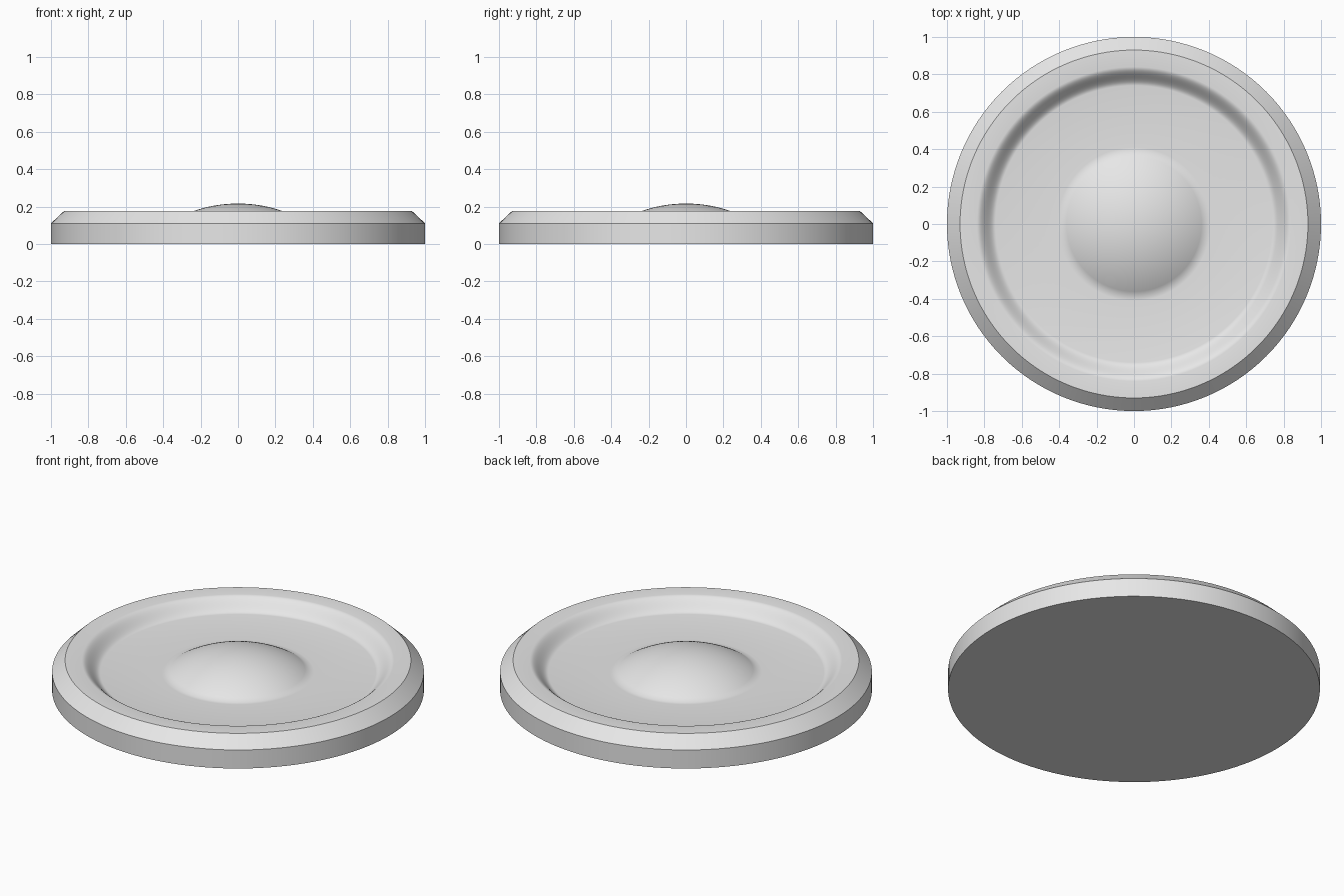
import bpy
import bmesh
import math

SEGMENTS = 128
RIM_Z, FLOOR_Z, DOME_Z = 0.176, 0.105, 0.216

if "Cube" in bpy.data.objects:
    bpy.data.objects.remove(bpy.data.objects["Cube"], do_unlink=True)

grey = bpy.data.materials.new("light_grey")
grey.use_nodes = True
grey.diffuse_color = (0.8, 0.8, 0.8, 1)
grey.node_tree.nodes["Principled BSDF"].inputs["Base Color"].default_value = (0.8, 0.8, 0.8, 1)


def ease(t):
    return t * t * (3 - 2 * t)


# Flat base, upright side, chamfer and flat rim
profile = [(0, 0), (1, 0), (1, 0.11), (0.93, RIM_Z)]

# Softly rounded step down into the recess
for i in range(13):
    t = i / 12
    profile.append((0.84 - 0.1 * t, RIM_Z + (FLOOR_Z - RIM_Z) * ease(t)))

# Recess floor, then the shallow central dome
dome_r, dome_h = 0.385, DOME_Z - FLOOR_Z
ball_r = (dome_r ** 2 + dome_h ** 2) / (2 * dome_h)
profile.append((0.41, FLOOR_Z))
for i in range(17):
    r = dome_r * (1 - i / 16)
    profile.append((r, DOME_Z - ball_r + math.sqrt(ball_r ** 2 - r ** 2)))

# Turn the profile around the vertical axis
bm = bmesh.new()
verts = [bm.verts.new((r, 0, z)) for r, z in profile]
edges = [bm.edges.new(pair) for pair in zip(verts, verts[1:])]
bmesh.ops.spin(bm, geom=verts + edges, cent=(0, 0, 0), axis=(0, 0, 1),
               angle=math.tau, steps=SEGMENTS, use_merge=True)
bmesh.ops.remove_doubles(bm, verts=bm.verts, dist=0.0005)
bmesh.ops.recalc_face_normals(bm, faces=bm.faces)

mesh = bpy.data.meshes.new("domed_disc")
bm.to_mesh(mesh)
bm.free()
mesh.materials.append(grey)
disc = bpy.data.objects.new("domed_disc", mesh)
bpy.context.collection.objects.link(disc)

# Smooth shading with sharp chamfer edges
bpy.context.view_layer.objects.active = disc
disc.select_set(True)
bpy.ops.object.shade_smooth_by_angle(angle=math.radians(40))
